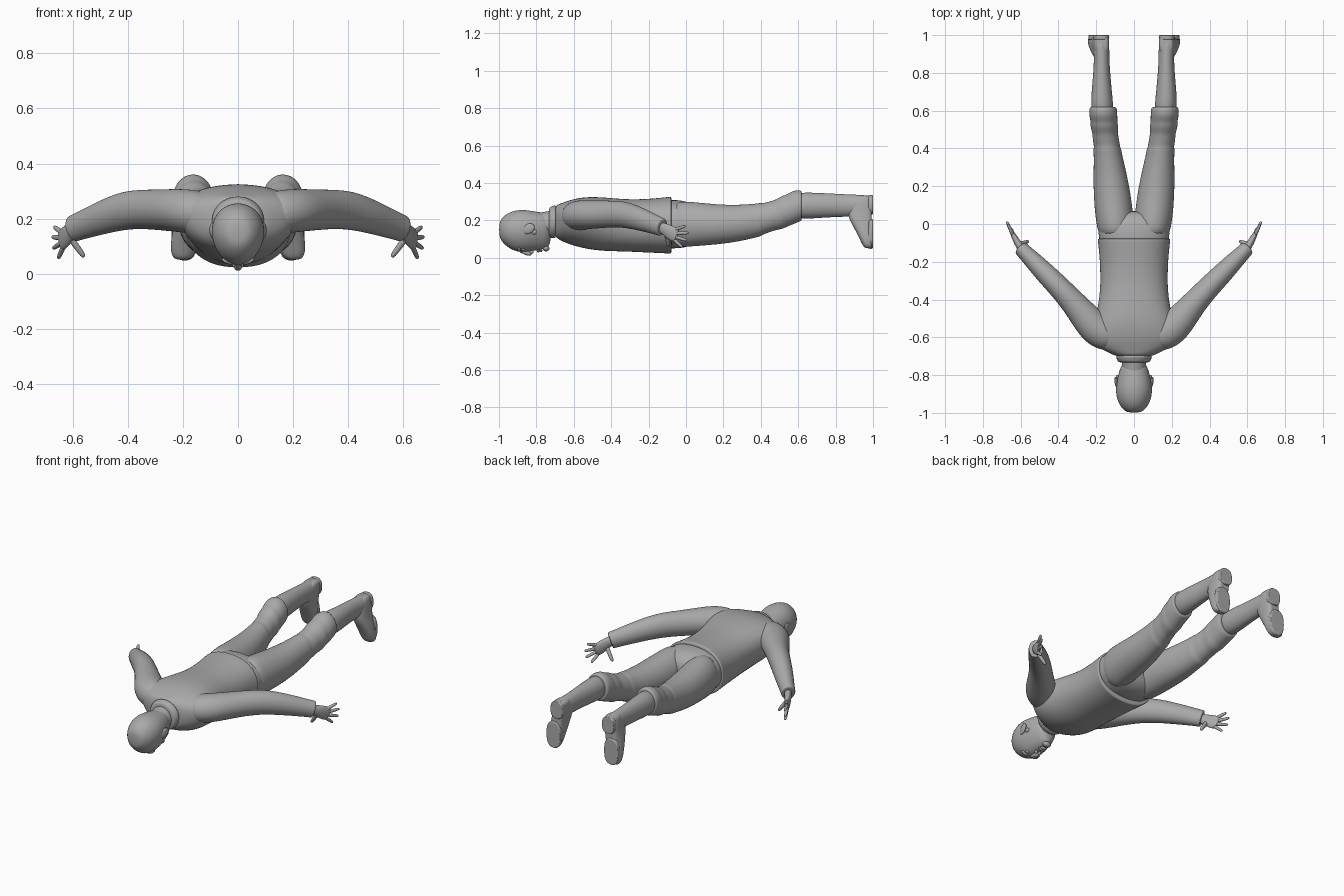
import bpy, bmesh, math
from mathutils import Vector, Matrix

GREY = bpy.data.materials.new("plain grey")
GREY.diffuse_color = (0.4, 0.4, 0.4, 1)
N = 20


def finish(bm, name, levels=2):
    bmesh.ops.recalc_face_normals(bm, faces=bm.faces)
    me = bpy.data.meshes.new(name)
    bm.to_mesh(me)
    bm.free()
    me.materials.append(GREY)
    for p in me.polygons:
        p.use_smooth = True
    ob = bpy.data.objects.new(name, me)
    bpy.context.collection.objects.link(ob)
    if levels:
        sub = ob.modifiers.new("smooth", "SUBSURF")
        sub.levels = sub.render_levels = levels
    return ob


def loft(name, secs, axis=None, power=2.0, n=N, levels=2, ymax=None):
    """Skin ellipses (centre, half width, half height, optional taper) along a path."""
    bm = bmesh.new()
    rings = []
    pts = [Vector(s[0]) for s in secs]
    for i, s in enumerate(secs):
        t = Vector(axis) if axis else pts[min(i + 1, len(pts) - 1)] - pts[max(i - 1, 0)]
        t.normalize()
        ref = Vector((0, 1, 0)) if abs(t.z) > 0.9 else Vector((0, 0, 1))
        u = t.cross(ref).normalized()
        v = u.cross(t)
        taper = s[3] if len(s) > 3 else 0
        ring = []
        for k in range(n):
            a = 2 * math.pi * k / n
            c, d = math.cos(a), math.sin(a)
            c = math.copysign(abs(c) ** (2 / power), c)
            d = math.copysign(abs(d) ** (2 / power), d)
            p = pts[i] + u * c * s[1] * 1.015 * (1 + taper * d) + v * d * s[2] * 1.015
            if ymax:
                p.y = min(p.y, ymax)
            ring.append(bm.verts.new(p))
        rings.append(ring)
    for a, b in zip(rings, rings[1:]):
        for k in range(n):
            bm.faces.new((a[k], a[(k + 1) % n], b[(k + 1) % n], b[k]))
    bm.faces.new(rings[0])
    bm.faces.new(rings[-1])
    return finish(bm, name, levels)


def body(name, rows, **kw):
    """Loft along y from rows of (y, x, z, half width, half height, taper)."""
    return loft(name, [((r[1], r[0], r[2]), *r[3:]) for r in rows], axis=(0, 1, 0), **kw)


def blob(name, loc, size, rot=(0, 0, 0)):
    bm = bmesh.new()
    bmesh.ops.create_uvsphere(bm, u_segments=20, v_segments=12, radius=1)
    bmesh.ops.scale(bm, vec=size, verts=bm.verts)
    for ax, ang in zip("XYZ", rot):
        bmesh.ops.rotate(bm, matrix=Matrix.Rotation(ang, 3, ax), verts=bm.verts)
    bmesh.ops.translate(bm, vec=loc, verts=bm.verts)
    return finish(bm, name, 0)


# Head, neck and face (face looks down)
body("head", [(-0.999, 0, .150, .030, .034), (-.985, 0, .150, .056, .064),
              (-.95, 0, .147, .082, .095, .03), (-.90, 0, .143, .096, .113, .08),
              (-.85, 0, .143, .094, .112, .12), (-.80, 0, .143, .083, .103, .18),
              (-.76, 0, .143, .070, .098, .22), (-.735, 0, .143, .057, .085, .25),
              (-.722, 0, .145, .035, .055, .25)])
body("neck", [(-.83, 0, .165, .062, .072), (-.76, 0, .178, .063, .066),
              (-.71, 0, .186, .066, .068), (-.64, 0, .195, .075, .075)])
loft("nose", [((0, -.895, .044), .008, .012), ((0, -.865, .033), .010, .014),
              ((0, -.838, .022), .014, .015), ((0, -.825, .027), .015, .013)], n=12)
blob("upper_lip", (0, -.790, .037), (.024, .008, .009))
blob("lower_lip", (0, -.776, .039), (.021, .008, .009))
blob("chin", (0, -.748, .050), (.026, .018, .016))
for s in (1, -1):
    tag = "right" if s > 0 else "left"
    blob("nostril_" + tag, (s * .012, -.825, .032), (.009, .010, .010))
    blob("eye_" + tag, (s * .034, -.870, .045), (.016, .010, .009))
    blob("brow_" + tag, (s * .034, -.893, .045), (.026, .009, .010), (0, -s * .3, 0))
    blob("ear_" + tag, (s * .092, -.842, .155), (.010, .036, .026), (.5, 0, -s * .2))
    blob("ear_lobe_" + tag, (s * .087, -.812, .138), (.008, .014, .013))

# Shirt: collar and torso ending in an open-looking hem
body("collar", [(-.735, 0, .187, .076, .074), (-.727, 0, .188, .086, .083),
                (-.708, 0, .192, .094, .087), (-.690, 0, .195, .098, .090)])
body("shirt_torso", [(-.705, 0, .195, .085, .078), (-.685, 0, .193, .125, .092, .1),
                     (-.655, 0, .190, .185, .105, .18), (-.61, 0, .190, .215, .122, .2),
                     (-.54, 0, .187, .212, .138, .2), (-.46, 0, .181, .192, .143, .15),
                     (-.38, 0, .176, .181, .141, .08), (-.30, 0, .172, .177, .139, .02),
                     (-.20, 0, .171, .180, .143), (-.13, 0, .173, .186, .148),
                     (-.092, 0, .174, .191, .151), (-.083, 0, .174, .192, .151),
                     (-.078, 0, .174, .189, .148), (-.077, 0, .174, .175, .135)], power=2.25)
# Pelvis of the trousers
body("trouser_seat", [(-.15, 0, .178, .178, .130), (-.06, 0, .180, .186, .130),
                      (0, 0, .179, .192, .124), (.035, 0, .178, .165, .105),
                      (.07, 0, .178, .11, .07)], power=2.3)

for s in (1, -1):
    tag = "right" if s > 0 else "left"

    # Sleeve from inside the shoulder to the cuff
    loft("sleeve_" + tag,
         [((s * x, y, z), w, h) for x, y, z, w, h in (
             (.10, -.610, .215, .070, .070), (.16, -.585, .225, .086, .080),
             (.215, -.545, .230, .088, .078), (.28, -.465, .232, .074, .074),
             (.34, -.395, .234, .064, .071), (.405, -.325, .231, .059, .070),
             (.47, -.260, .212, .055, .063), (.535, -.193, .188, .047, .055),
             (.585, -.143, .169, .040, .049), (.598, -.130, .164, .040, .049),
             (.600, -.128, .163, .034, .042))])
    # Hand: flat palm, four spread fingers and a thumb
    loft("palm_" + tag,
         [((s * x, y, z), w, h) for x, y, z, w, h in (
             (.58, -.150, .170, .023, .028), (.605, -.118, .156, .020, .030),
             (.622, -.090, .139, .018, .038), (.637, -.062, .124, .014, .040),
             (.646, -.045, .116, .010, .034))], n=16)
    fingers = {"little": ((.640, -.060, .150), (.667, -.003, .170)),
               "ring": ((.643, -.055, .130), (.674, .014, .133)),
               "middle": ((.642, -.055, .111), (.671, .006, .092)),
               "index": ((.635, -.064, .096), (.652, -.020, .056)),
               "thumb": ((.612, -.108, .135), (.558, -.092, .060))}
    for f, (a, b) in fingers.items():
        a, b = (Vector((s * p[0], p[1], p[2])) for p in (a, b))
        r = .012 if f == "thumb" else .0095
        loft(f + "_finger_" + tag, [(a.lerp(b, t), r * k, r * k) for t, k in (
            (-.15, 1.1), (.3, 1.05), (.6, 1), (.9, .85), (1, .5))], n=8, levels=1)

    # Trouser leg with bunched knee folds and rolled cuff
    body("trouser_leg_" + tag, [(y, s * x, z, w, h) for y, x, z, w, h in (
        (-.08, .098, .180, .085, .115), (.0, .100, .180, .098, .122),
        (.07, .107, .179, .101, .115), (.20, .120, .178, .095, .104),
        (.30, .130, .187, .083, .096), (.375, .139, .199, .074, .090),
        (.395, .141, .203, .074, .090), (.41, .143, .207, .068, .083),
        (.45, .149, .220, .070, .082), (.48, .153, .229, .066, .080),
        (.515, .157, .243, .074, .090), (.54, .159, .252, .070, .085),
        (.57, .162, .268, .074, .090), (.60, .163, .276, .073, .085),
        (.617, .164, .278, .071, .080), (.62, .164, .278, .060, .070))])
    # Lower leg and ankle
    body("boot_shaft_" + tag, [(y, s * x, z, w, h) for y, x, z, w, h in (
        (.57, .166, .278, .060, .069), (.66, .170, .279, .057, .070),
        (.74, .171, .280, .050, .065), (.82, .171, .280, .043, .061),
        (.88, .171, .279, .041, .059), (.94, .173, .280, .042, .056),
        (.98, .174, .282, .038, .050))])
    # Foot with toes pointing down and a flat sole
    loft("boot_foot_" + tag,
         [((s * x, y, z), w, h) for z, x, y, w, h in (
             (.333, .171, .955, .026, .036), (.322, .171, .950, .038, .052),
             (.285, .173, .940, .043, .066), (.240, .177, .935, .043, .072),
             (.200, .184, .940, .043, .064), (.150, .192, .954, .047, .050),
             (.100, .198, .966, .047, .037), (.065, .201, .974, .040, .029),
             (.050, .202, .979, .024, .020))], axis=(0, 0, 1), power=2.5, ymax=.992)
    # Sole and heel pads
    for part, x, z, w, h in (("sole", .194, .128, .048, .080), ("heel", .173, .283, .042, .052)):
        body("boot_" + part + "_" + tag, [
            (.974, s * x, z, w * .95, h * .95), (.978, s * x, z, w, h),
            (.995, s * x, z, w, h), (.9999, s * x, z, w * .95, h * .96),
            (1.0, s * x, z, w * .8, h * .85)], power=2.5)
